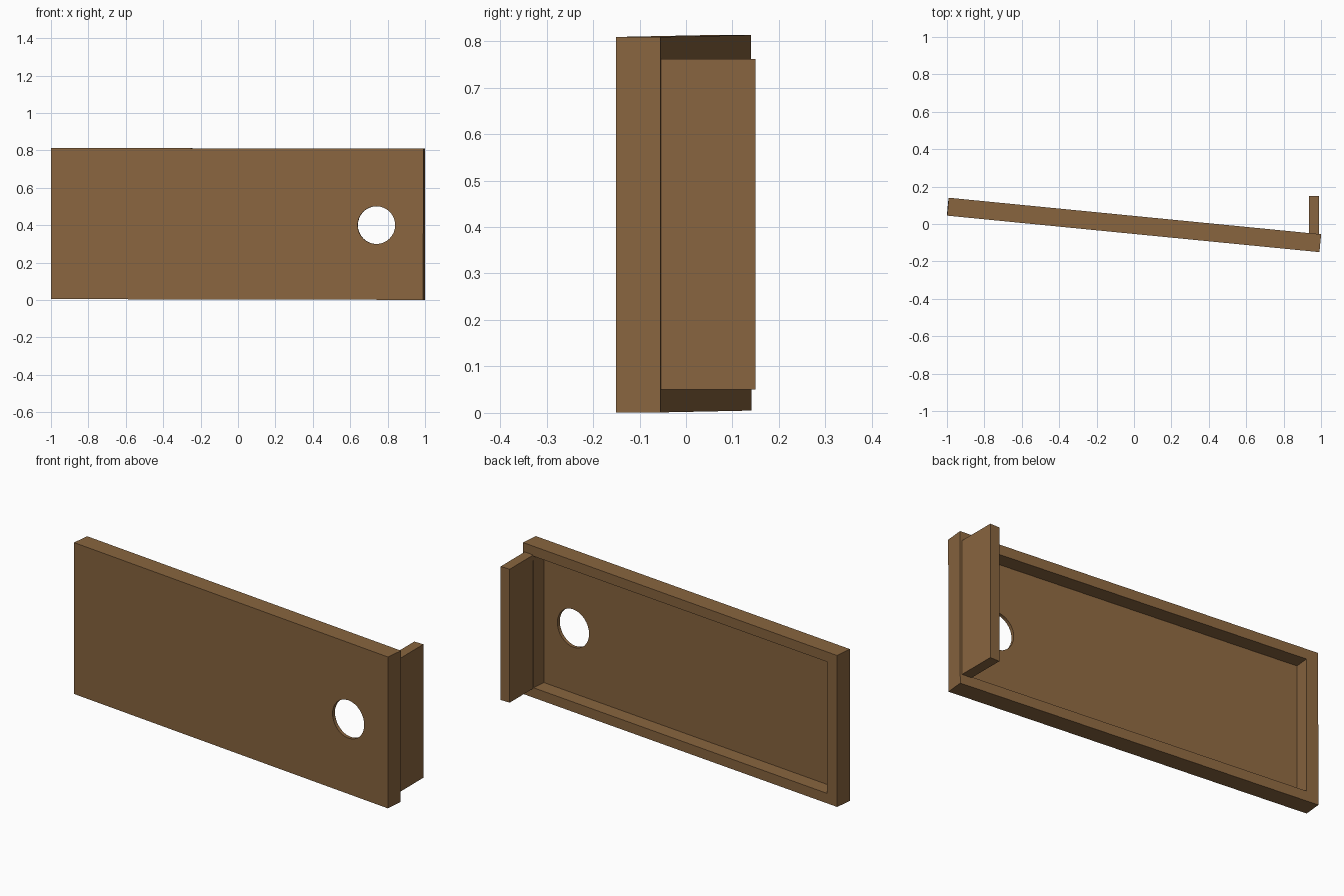
import bpy, math
from mathutils import Matrix

if "Cube" in bpy.data.objects:
    bpy.data.objects.remove(bpy.data.objects["Cube"])

wood = bpy.data.materials.new("brown wood")
wood.diffuse_color = (0.25, 0.13, 0.05, 1)
wood.use_nodes = True
wood.node_tree.nodes["Principled BSDF"].inputs["Base Color"].default_value = wood.diffuse_color

# Slightly swung frame shared by the panel and its cutters
SWING = (Matrix.Translation((0, -0.005, 0.407))
         @ Matrix.Rotation(math.radians(-5.6), 4, 'Z')
         @ Matrix.Rotation(0.002, 4, 'Y'))


def box(name, lo, hi, frame=Matrix()):
    """Box between two corners, placed in a frame."""
    bpy.ops.mesh.primitive_cube_add(size=1)
    ob = bpy.context.object
    ob.name = name
    mid = [(a + b) / 2 for a, b in zip(lo, hi)]
    dim = [b - a for a, b in zip(lo, hi)]
    ob.data.transform(frame @ Matrix.Translation(mid) @ Matrix.Diagonal((*dim, 1)))
    ob.data.materials.append(wood)
    return ob


def cut(target, cutter):
    """Subtract the cutter, then discard it."""
    cutter.hide_render = True
    mod = target.modifiers.new("cut", 'BOOLEAN')
    mod.operation = 'DIFFERENCE'
    mod.solver = 'EXACT'
    mod.object = cutter
    bpy.context.view_layer.objects.active = target
    bpy.ops.object.modifier_apply(modifier=mod.name)
    bpy.data.objects.remove(cutter, do_unlink=True)


L, T, H = 1.0, 0.048, 0.404   # half length, thickness, height

# Main board, hollowed from behind into a shallow tray
panel = box("panel", (-L, -T, -H), (L, T, H), SWING)
cut(panel, box("recess_cutter", (-L + 0.065, -T + 0.018, -H + 0.053),
               (L - 0.065, T + 0.1, H - 0.053), SWING))

# Round hole near the right end
bpy.ops.mesh.primitive_cylinder_add(vertices=32, radius=0.101, depth=0.4)
hole = bpy.context.object
hole.name = "hole_cutter"
hole.data.transform(SWING @ Matrix.Translation((0.748, 0, -0.005))
                    @ Matrix.Rotation(math.pi / 2, 4, 'X'))
hole.data.materials.append(wood)
cut(panel, hole)

# Upright strip standing off the back of the right rim
box("side_strip", (0.936, -0.056, 0.05), (0.99, 0.15, 0.762))
